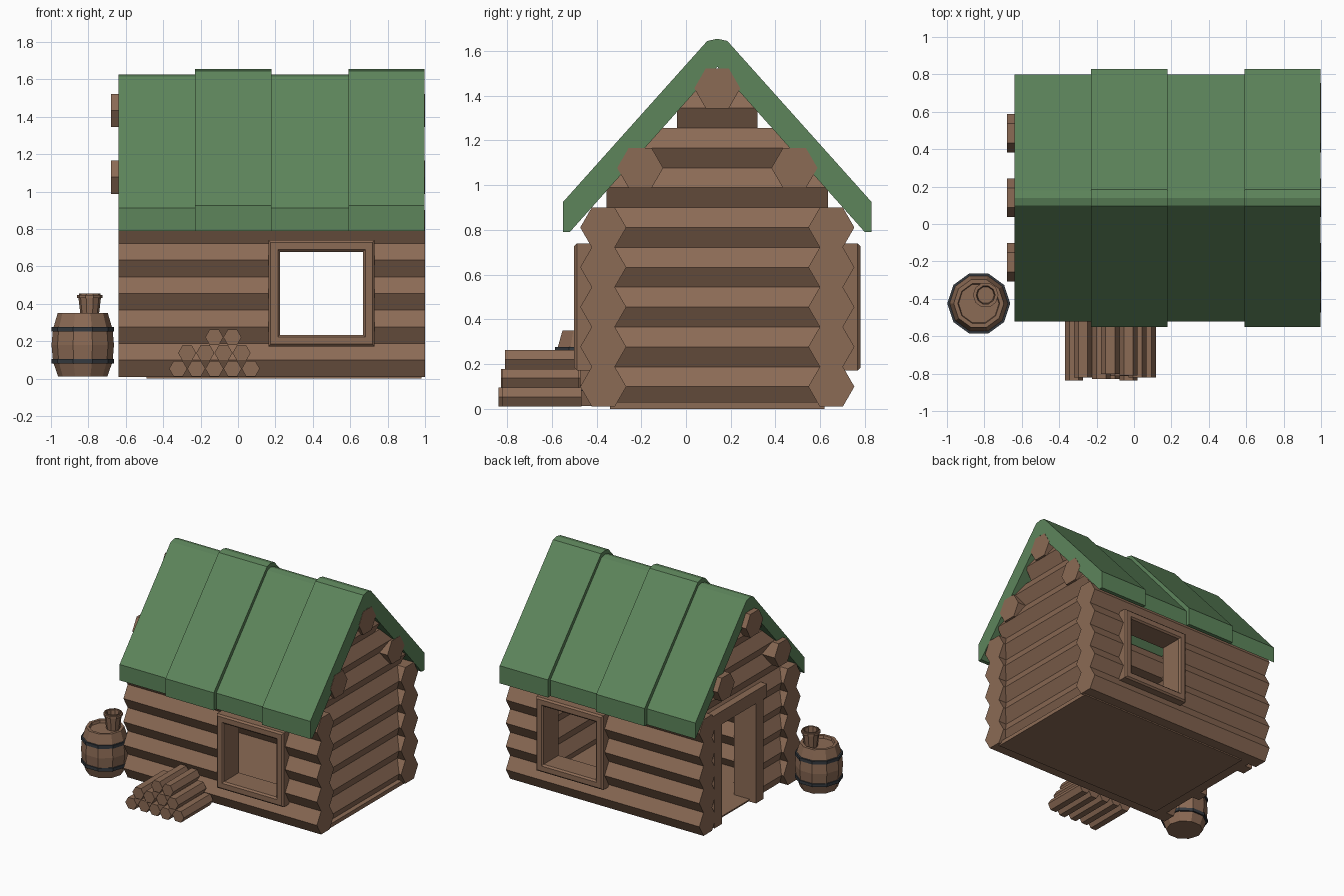
import bpy, bmesh, math
from mathutils import Vector

cube = bpy.data.objects.get("Cube")
if cube:
    bpy.data.objects.remove(cube, do_unlink=True)


def material(name, rgb):
    m = bpy.data.materials.new(name)
    m.use_nodes = True
    m.diffuse_color = (*rgb, 1)
    m.node_tree.nodes["Principled BSDF"].inputs["Base Color"].default_value = (*rgb, 1)
    return m


WOOD = material("brown_wood", (0.26, 0.145, 0.09))
GREEN = material("green_roof", (0.11, 0.235, 0.105))
IRON = material("dark_iron", (0.035, 0.042, 0.05))


def loft(name, loops, mat, ring=False):
    """Skin matching point loops; capped at both ends, or closed into a ring."""
    bm = bmesh.new()
    rows = [[bm.verts.new(p) for p in loop] for loop in loops]
    n = len(rows[0])
    pairs = list(zip(rows, rows[1:] + rows[:1])) if ring else list(zip(rows, rows[1:]))
    for a, b in pairs:
        for i in range(n):
            j = (i + 1) % n
            bm.faces.new((a[i], a[j], b[j], b[i]))
    if not ring:
        bm.faces.new(rows[0])
        bm.faces.new(rows[-1])
    bmesh.ops.recalc_face_normals(bm, faces=bm.faces)
    mesh = bpy.data.meshes.new(name)
    bm.to_mesh(mesh)
    bm.free()
    mesh.materials.append(mat)
    ob = bpy.data.objects.new(name, mesh)
    bpy.context.collection.objects.link(ob)
    return ob


def prism(name, axis, profile, start, end, mat):
    """Extrude a (horizontal, z) profile along x or y."""
    def place(t):
        return [(t, u, z) if axis == "x" else (u, t, z) for u, z in profile]
    return loft(name, [place(start), place(end)], mat)


def log(name, axis, u, z, start, end, r):
    profile = [(u + r * math.cos(k * math.pi / 3), z + r * math.sin(k * math.pi / 3))
               for k in range(6)]
    return prism(name, axis, profile, start, end, WOOD)


def box(name, x, y, z, mat=WOOD):
    return prism(name, "x", [(y[0], z[0]), (y[1], z[0]), (y[1], z[1]), (y[0], z[1])],
                 x[0], x[1], mat)


def cutter(name, x, y, z):
    ob = box(name, x, y, z)
    ob.hide_render = True
    ob.display_type = "WIRE"
    ob.hide_set(True)
    return ob


def cut(ob, tool):
    mod = ob.modifiers.new("opening", "BOOLEAN")
    mod.operation = "DIFFERENCE"
    mod.solver = "EXACT"
    mod.object = tool


# House layout
MID = 0.14                     # ridge line in y
HALF = 0.51                    # ridge to side wall centre
R, PITCH = 0.103, 0.178
LEFT, RIGHT = -0.64, 1.0
WIN_X, WIN_Z = 0.447, 0.456

window_cut = cutter("window_cutter", (WIN_X - 0.25, WIN_X + 0.25), (-1, 1.2),
                    (WIN_Z - 0.25, WIN_Z + 0.25))
door_cut = cutter("door_cutter", (-0.8, -0.3), (0.02, 0.51), (0.03, 0.82))

# Log walls
for i in range(5):
    z = 0.099 + PITCH * i
    for side, s in (("front", -1), ("back", 1)):
        cut(log(f"{side}_wall_log", "x", MID + s * HALF, z, LEFT, RIGHT, R), window_cut)
    log("left_wall_log", "y", 0.88, z, MID - HALF, MID + HALF, R)
    cut(log("door_wall_log", "y", -0.52, z, MID - HALF, MID + HALF, R), door_cut)

# Gable logs, shortening toward the ridge
for i, half in enumerate((0.495, 0.34, 0.18)):
    z = 0.099 + PITCH * (5 + i)
    for x in (0.88, -0.52):
        log("gable_log", "y", x, z, MID - half, MID + half, R)

# Roof beams
for y, z in ((MID, 1.433), (MID - 0.345, 1.077), (MID + 0.345, 1.077)):
    log("roof_beam", "x", y, z, -0.68, RIGHT, R)

# Floor
box("floor", (-0.49, 0.98), (-0.34, 0.62), (0, 0.03))

# Roof panels, alternating thin and thick
half_thin = [(0.66, 0.79), (0.66, 0.912), (0.04, 1.615)]
half_thick = [(0.66, 0.79), (0.69, 0.79), (0.69, 0.925), (0.045, 1.645)]
width = (RIGHT - LEFT) / 4
for i in range(4):
    half, top = ((half_thin, 1.625), (half_thick, 1.655))[i % 2]
    profile = [(MID - d, z) for d, z in half] + [(MID, top)]
    profile += [(MID + d, z) for d, z in reversed(half)] + [(MID, 1.53)]
    x = LEFT + i * width
    prism("roof_panel", "x", profile, x, x + width - (0.002 if i == 3 else 0), GREEN)


# Window frames: chamfered section swept round a rectangle
def window_frame(name, s):
    section = [(0.284, 0.45), (0.284, 0.628), (0.272, 0.64),
               (0.234, 0.64), (0.222, 0.628), (0.222, 0.45)]
    loops = [[(WIN_X + a * h, MID + s * d, WIN_Z + b * h)
              for a, b in ((-1, -1), (1, -1), (1, 1), (-1, 1))] for h, d in section]
    loft(name, loops, WOOD, ring=True)


window_frame("front_window_frame", -1)
window_frame("back_window_frame", 1)

# Door frame
for y in (0.015, 0.515):
    box("door_post", (-0.635, -0.45), (y - 0.045, y + 0.045), (0.012, 0.78))
box("door_lintel", (-0.639, -0.44), (-0.07, 0.6), (0.78, 0.88))


# Barrel and bucket
def turned(name, x, y, profile, mat, sides=10, ring=False):
    loops = [[(x + r * math.cos(k * math.tau / sides), y + r * math.sin(k * math.tau / sides), z)
              for k in range(sides)] for r, z in profile]
    return loft(name, loops, mat, ring)


BX, BY = -0.83, -0.425
turned("barrel", BX, BY, [(0.132, 0.012), (0.159, 0.09), (0.167, 0.18), (0.159, 0.265),
                          (0.134, 0.35), (0.112, 0.35), (0.108, 0.33)], WOOD)
for z in (0.092, 0.265):
    turned("barrel_hoop", BX, BY, [(0.15, z - 0.012), (0.168, z - 0.012),
                                   (0.168, z + 0.012), (0.15, z + 0.012)], IRON, ring=True)
turned("bucket", -0.793, -0.38, [(0.048, 0.33), (0.06, 0.43), (0.068, 0.43), (0.068, 0.448),
                                 (0.05, 0.448), (0.045, 0.40)], WOOD)
turned("bucket_handle", -0.793, -0.38, [(0.052, 0.44), (0.058, 0.44), (0.058, 0.456),
                                        (0.052, 0.456)], WOOD, ring=True)

# Firewood stack
rows = ((5, -0.32, -0.83, -0.475), (4, -0.272, -0.82, -0.48), (2, -0.127, -0.81, -0.485))
for row, (count, x, y0, y1) in enumerate(rows):
    for k in range(count):
        shift = 0.008 * ((k * 2 + row) % 3 - 1)
        log("firewood", "y", x + 0.097 * k, 0.053 + 0.084 * row, y0 + shift, y1 + shift, 0.0485)
